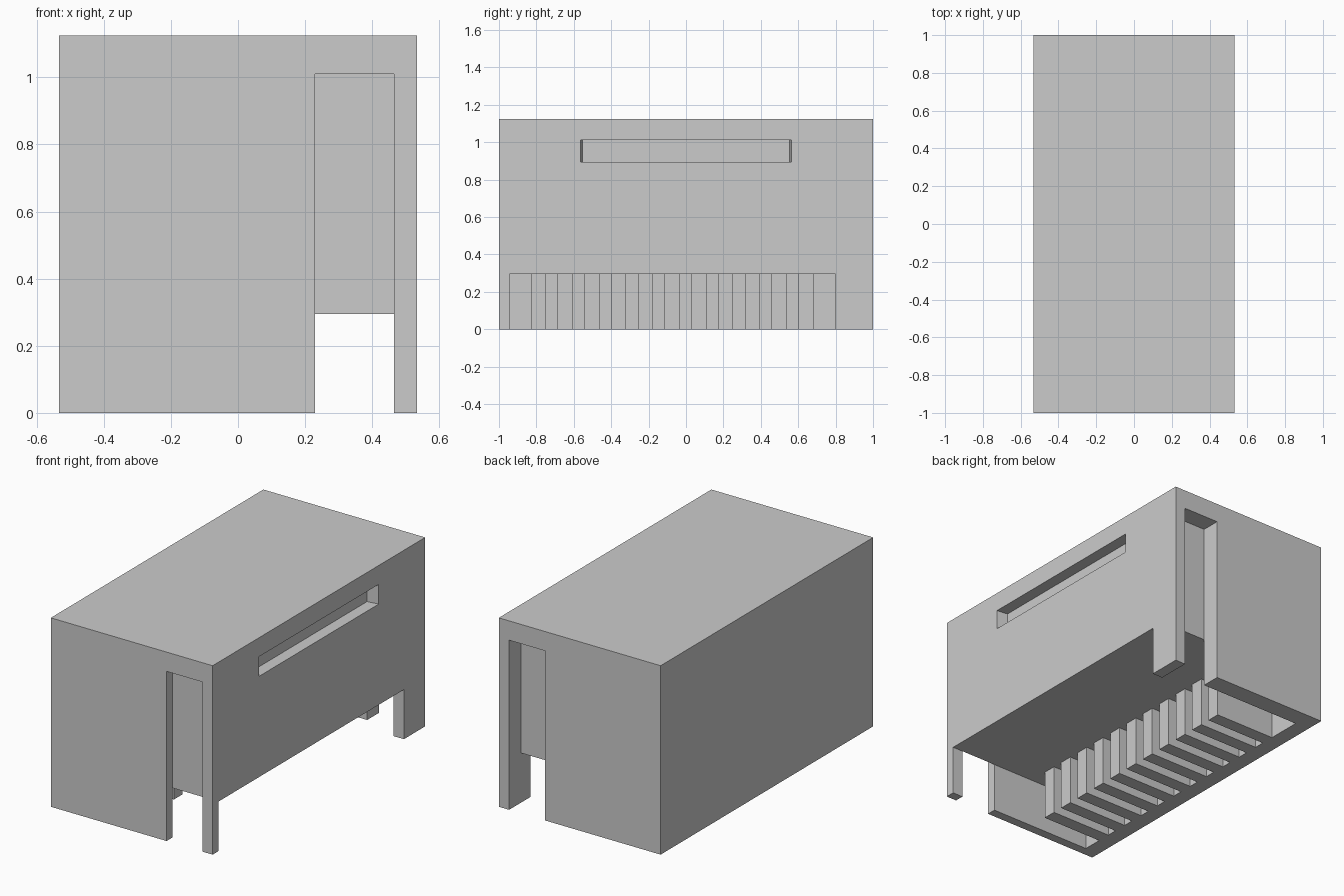
import bpy
import bmesh

cube = bpy.data.objects.get("Cube")
if cube:
    bpy.data.objects.remove(cube, do_unlink=True)

grey = bpy.data.materials.new("plain_grey")
grey.use_nodes = True
COLOR = (0.6, 0.6, 0.6, 1)
grey.diffuse_color = COLOR
for node in grey.node_tree.nodes:
    if node.type == "BSDF_PRINCIPLED":
        node.inputs["Base Color"].default_value = COLOR


def prism(name, plan, low, high):
    """Extrude a counter-clockwise plan outline between two heights."""
    bm = bmesh.new()
    base = bm.faces.new([bm.verts.new((x, y, low)) for x, y in plan])
    top = bmesh.ops.extrude_face_region(bm, geom=[base])
    verts = [v for v in top["geom"] if isinstance(v, bmesh.types.BMVert)]
    bmesh.ops.translate(bm, verts=verts, vec=(0, 0, high - low))
    bmesh.ops.recalc_face_normals(bm, faces=bm.faces)
    mesh = bpy.data.meshes.new(name)
    bm.to_mesh(mesh)
    bm.free()
    mesh.materials.append(grey)
    obj = bpy.data.objects.new(name, mesh)
    bpy.context.collection.objects.link(obj)
    return obj


def rect(x0, x1, y0, y1):
    return [(x0, y0), (x1, y0), (x1, y1), (x0, y1)]


HALF, HEIGHT = 0.533, 1.125
CLEAR, RECESS_TOP = 0.295, 1.01       # underside and recess heights
GAP, POST = 0.23, 0.465               # sides of the end recesses
WALL, FRONT, BACK, LEG = -0.44, -0.945, 0.887, 0.8

# Main block
body = prism("body", rect(-HALF, HALF, -1, 1), 0, HEIGHT)

# Hollow underside leaving frame walls and corner legs
underside = [(WALL, FRONT), (0.7, FRONT), (0.7, LEG),
             (POST, LEG), (POST, BACK), (WALL, BACK)]
# Side slot with slightly splayed ends
slot = [(0.463, -0.553), (0.603, -0.573), (0.603, 0.573), (0.463, 0.553)]

cutters = [
    prism("underside_cutter", underside, -0.2, CLEAR),
    prism("front_recess_cutter", rect(GAP, POST, -1.2, FRONT), -0.2, RECESS_TOP),
    prism("back_recess_cutter", rect(GAP, POST, BACK, 1.2), -0.2, RECESS_TOP),
    prism("slot_cutter", slot, 0.895, 1.012),
]
bpy.context.view_layer.objects.active = body
for cutter in cutters:
    cutter.hide_render = True
    mod = body.modifiers.new(cutter.name, "BOOLEAN")
    mod.operation = "DIFFERENCE"
    mod.solver = "EXACT"
    mod.object = cutter
    bpy.ops.object.modifier_apply(modifier=mod.name)
    bpy.data.objects.remove(cutter, do_unlink=True)

# Row of ribs under the block
for i in range(11):
    y = -0.829 + 0.143 * i
    prism(f"rib_{i + 1}", rect(WALL, -0.042, y, y + 0.08), 0, CLEAR)
